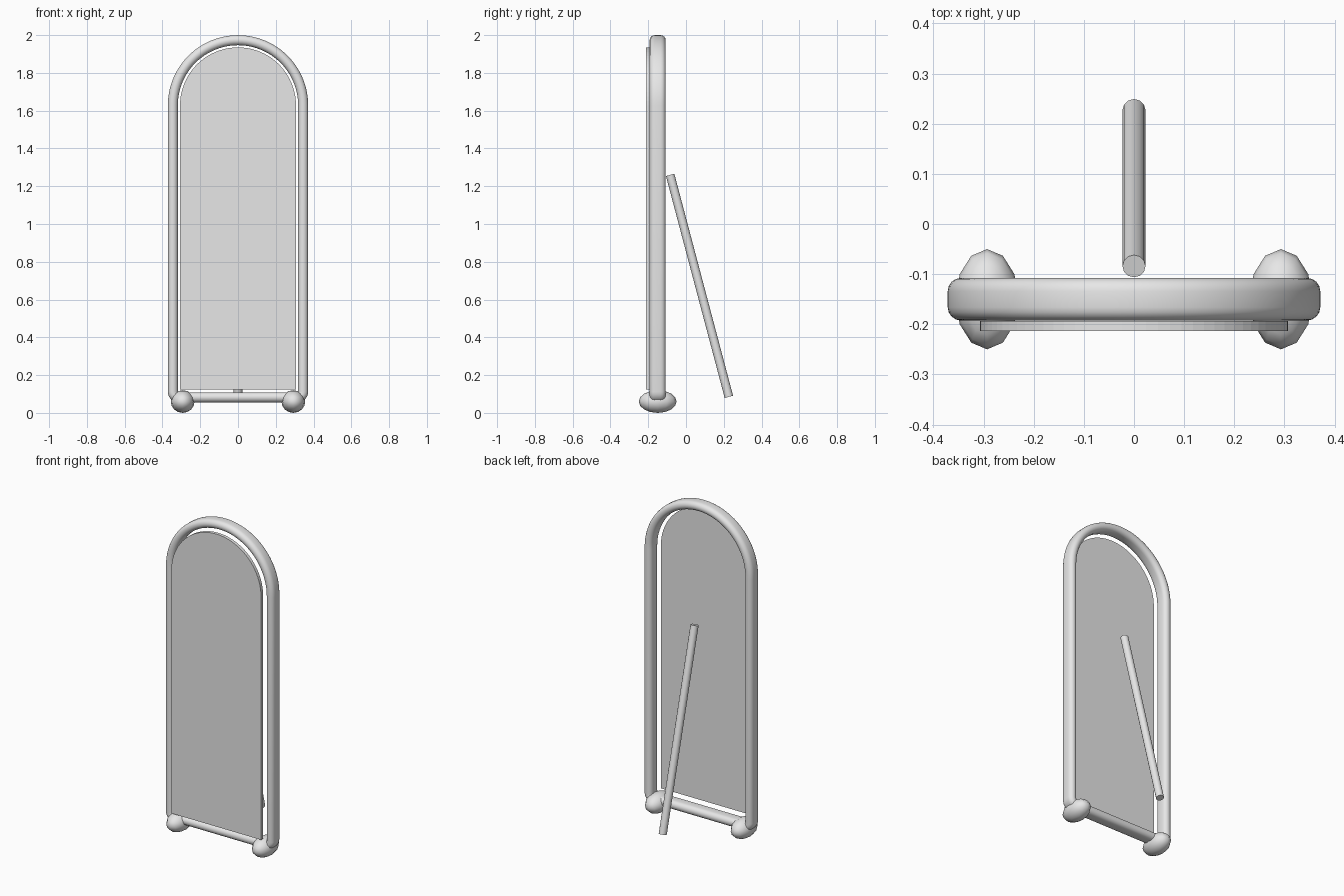
import bpy, bmesh
from math import sin, cos, pi, radians
from mathutils import Vector

if "Cube" in bpy.data.objects:
    bpy.data.objects.remove(bpy.data.objects["Cube"])

ARCH_Z, FRAME_Y = 1.628, -0.15

grey = bpy.data.materials.new("light_grey")
grey.diffuse_color = (0.8, 0.8, 0.8, 1)
grey.use_nodes = True
grey.node_tree.nodes["Principled BSDF"].inputs["Base Color"].default_value = (0.8, 0.8, 0.8, 1)


def finish(name, bm, smooth_angle=None):
    """Turn a bmesh into a named, coloured object."""
    bmesh.ops.recalc_face_normals(bm, faces=bm.faces)
    mesh = bpy.data.meshes.new(name)
    bm.to_mesh(mesh)
    bm.free()
    mesh.materials.append(grey)
    obj = bpy.data.objects.new(name, mesh)
    bpy.context.collection.objects.link(obj)
    if smooth_angle:
        bpy.ops.object.select_all(action='DESELECT')
        obj.select_set(True)
        bpy.context.view_layer.objects.active = obj
        bpy.ops.object.shade_smooth_by_angle(angle=radians(smooth_angle))
    return obj


def arc(cx, cz, radius, start, end, steps):
    return [(cx, cz, radius, radians(start + (end - start) * i / steps))
            for i in range(steps + 1)]


# Arched tube frame: a rounded oblong section swept around a closed path
tube, depth, corner = 0.0265, 0.016, 0.03
side = 0.345 - corner
base = 0.082 + corner
path = (arc(0, ARCH_Z, 0.345, 0, 180, 48)
        + arc(-side, base, corner, 180, 270, 6)
        + arc(side, base, corner, 270, 360, 6))
section = [(tube * cos(pi * i / 8), s * (depth + tube * sin(pi * i / 8)))
           for s in (1, -1) for i in range(9)]
section = section[:9] + [(-u, v) for u, v in section[9:]]
bm = bmesh.new()
rings = [[bm.verts.new((cx + (r + u) * cos(a), FRAME_Y + v, cz + (r + u) * sin(a)))
          for u, v in section] for cx, cz, r, a in path]
for i, ring in enumerate(rings):
    following = rings[(i + 1) % len(rings)]
    for j in range(len(section)):
        k = (j + 1) % len(section)
        bm.faces.new((ring[j], ring[k], following[k], following[j]))
finish("arched_frame", bm, 50)

# Flat mirror panel in front of the frame
half, bottom = 0.307, 0.125
bm = bmesh.new()
outline = [(cx + r * cos(a), cz + r * sin(a))
           for cx, cz, r, a in arc(0, ARCH_Z, half, 0, 180, 40)]
outline += [(-half, bottom), (half, bottom)]
face = bm.faces.new([bm.verts.new((x, -0.213, z)) for x, z in outline])
extruded = bmesh.ops.extrude_face_region(bm, geom=[face], use_keep_orig=True)
bmesh.ops.translate(bm, vec=(0, 0.02, 0),
                    verts=[g for g in extruded["geom"] if isinstance(g, bmesh.types.BMVert)])
finish("mirror_panel", bm)

# Squashed ball feet
for name, sx in (("left_foot", 1), ("right_foot", -1)):
    bm = bmesh.new()
    bmesh.ops.create_uvsphere(bm, u_segments=12, v_segments=8, radius=1)
    bmesh.ops.scale(bm, vec=(0.063, 0.1, 0.06), verts=bm.verts)
    foot = finish(name, bm, 50)
    foot.location = (sx * 0.293, FRAME_Y, 0.06)

# Leaning support rod at the back
top, low = Vector((0, -0.084, 1.26)), Vector((0, 0.227, 0.085))
bm = bmesh.new()
bmesh.ops.create_cone(bm, cap_ends=True, segments=12, radius1=0.023, radius2=0.023,
                      depth=(top - low).length)
rod = finish("support_rod", bm, 50)
rod.location = (top + low) / 2
rod.rotation_euler = (Vector((0, 0, 1)).rotation_difference(top - low)).to_euler()
